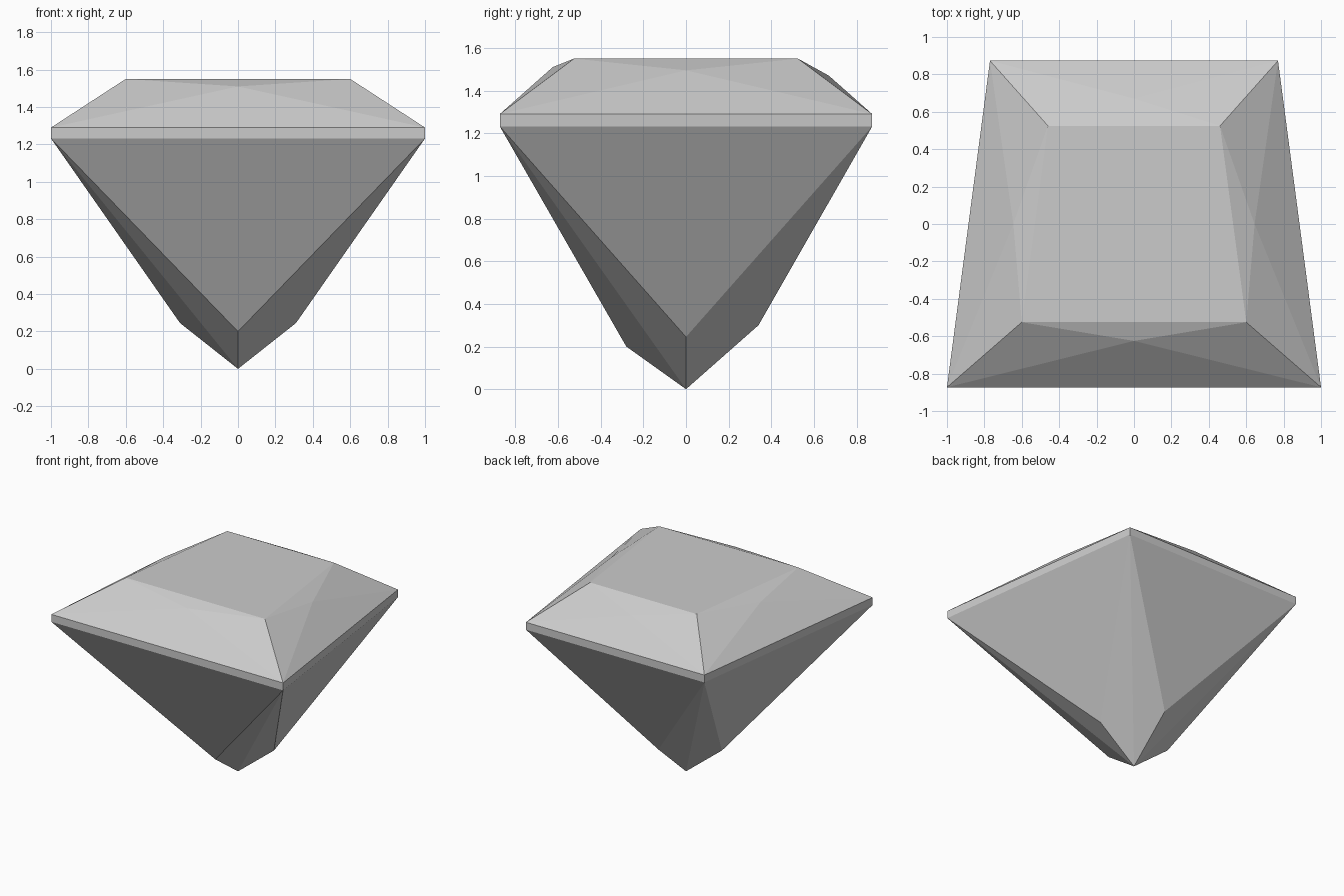
import bpy
import bmesh

old = bpy.data.objects.get("Cube")
if old:
    bpy.data.objects.remove(old, do_unlink=True)

# Stone colour
stone = bpy.data.materials.new("pale_grey_stone")
stone.use_nodes = True
colour = (0.6, 0.6, 0.6, 1.0)
stone.diffuse_color = colour
stone.node_tree.nodes["Principled BSDF"].inputs["Base Color"].default_value = colour

bm = bmesh.new()


def trapezoid(front_x, back_x, y, z):
    """Ring of four corners: front right, front left, back left, back right."""
    points = [(-front_x, -y), (front_x, -y), (back_x, y), (-back_x, y)]
    return [bm.verts.new((px, py, z)) for px, py in points]


def side_points(front, side, back):
    """One facet point per side, in the order front, left, back, right."""
    (fy, fz), (sx, sz), (by, bz) = front, side, back
    points = [(0, fy, fz), (sx, 0, sz), (0, by, bz), (-sx, 0, sz)]
    return [bm.verts.new(p) for p in points]


table = trapezoid(0.60, 0.46, 0.525, 1.55)
girdle_top = trapezoid(1.0, 0.77, 0.873, 1.29)
girdle_low = trapezoid(1.0, 0.77, 0.873, 1.232)
crown = side_points((-0.625, 1.51), (0.645, 1.495), (0.67, 1.47))
pavilion = side_points((-0.28, 0.20), (0.31, 0.245), (0.34, 0.30))
tip = bm.verts.new((0, 0, 0))

bm.faces.new(table)
for i in range(4):
    j = (i + 1) % 4
    # Crown: four triangles around the facet point of each side
    ring = [girdle_top[i], girdle_top[j], table[j], table[i]]
    for k in range(4):
        bm.faces.new((ring[k], ring[(k + 1) % 4], crown[i]))
    # Girdle band
    bm.faces.new((girdle_low[i], girdle_low[j], girdle_top[j], girdle_top[i]))
    # Pavilion: one large facet and two narrow ones running to the tip
    bm.faces.new((girdle_low[j], girdle_low[i], pavilion[i]))
    bm.faces.new((girdle_low[i], tip, pavilion[i]))
    bm.faces.new((tip, girdle_low[j], pavilion[i]))

bmesh.ops.recalc_face_normals(bm, faces=bm.faces)
mesh = bpy.data.meshes.new("cut_gem")
bm.to_mesh(mesh)
bm.free()
mesh.materials.append(stone)
gem = bpy.data.objects.new("cut_gem", mesh)
bpy.context.collection.objects.link(gem)
